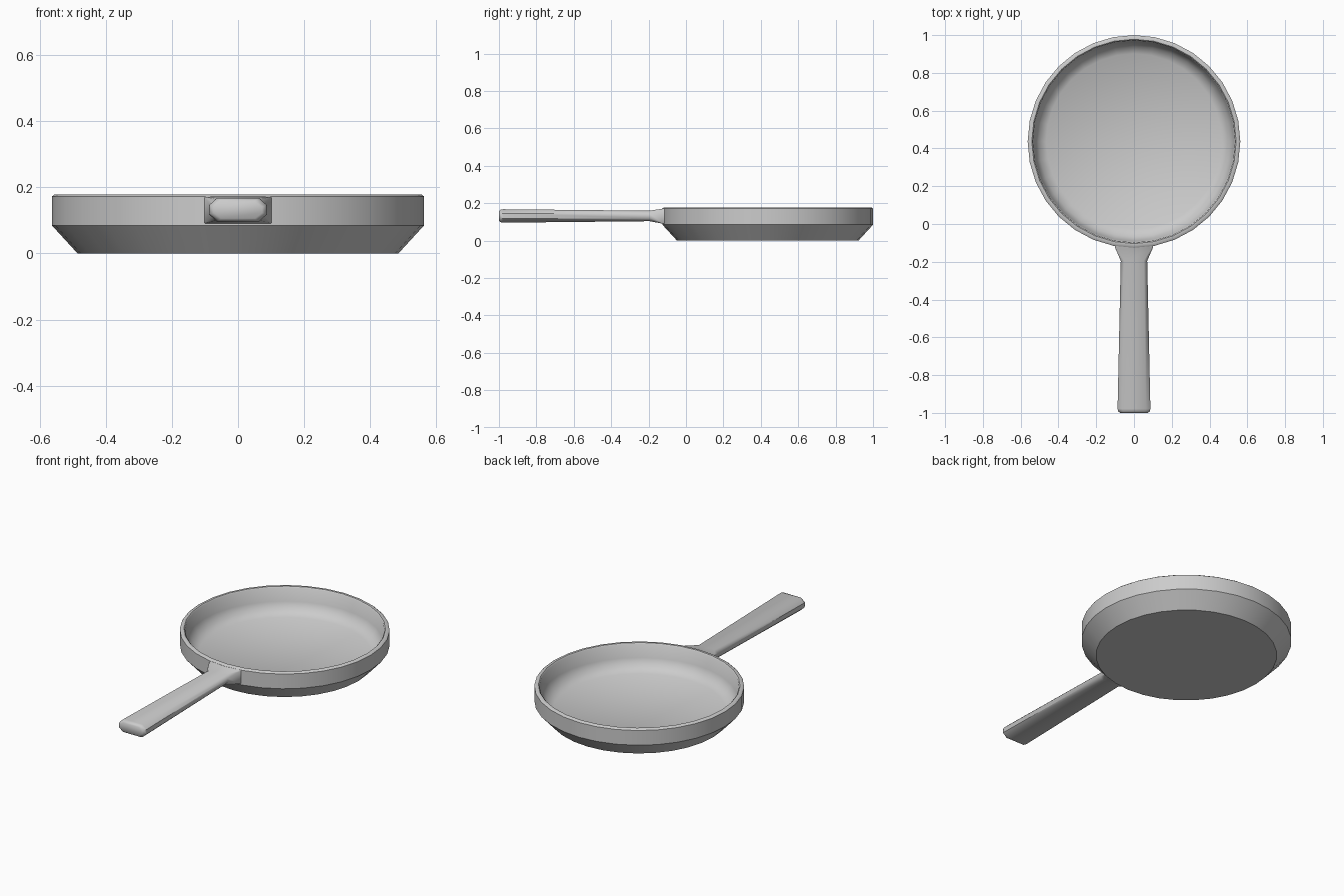
import bpy, bmesh, math

cube = bpy.data.objects.get("Cube")
if cube:
    bpy.data.objects.remove(cube, do_unlink=True)

GREY = (0.6, 0.6, 0.6, 1.0)
mat = bpy.data.materials.new("plain grey")
mat.use_nodes = True
mat.diffuse_color = GREY
mat.node_tree.nodes["Principled BSDF"].inputs["Base Color"].default_value = GREY


def loft(name, rings, angle):
    """Bridge a list of closed rings, cap both ends and shade smooth."""
    bm = bmesh.new()
    loops = [[bm.verts.new(p) for p in ring] for ring in rings]
    n = len(loops[0])
    for a, b in zip(loops, loops[1:]):
        for i in range(n):
            j = (i + 1) % n
            bm.faces.new((a[i], a[j], b[j], b[i]))
    bm.faces.new(loops[0])
    bm.faces.new(loops[-1])
    bmesh.ops.recalc_face_normals(bm, faces=bm.faces)
    mesh = bpy.data.meshes.new(name)
    bm.to_mesh(mesh)
    bm.free()
    mesh.materials.append(mat)
    obj = bpy.data.objects.new(name, mesh)
    bpy.context.collection.objects.link(obj)
    bpy.ops.object.select_all(action="DESELECT")
    obj.select_set(True)
    bpy.context.view_layer.objects.active = obj
    bpy.ops.object.shade_smooth_by_angle(angle=math.radians(angle))
    return obj


def circle(radius, z, sides=32, centre_y=0.437):
    steps = [2 * math.pi * i / sides for i in range(sides)]
    return [(radius * math.cos(t), centre_y + radius * math.sin(t), z) for t in steps]


def chamfered_rect(y, half_w, z, half_h, cut_x, cut_z):
    """Rectangle across the handle with its corners cut off."""
    w, h = half_w - cut_x, half_h - cut_z
    quarter = [(half_w, h), (w, half_h)]
    half = quarter + [(-x, k) for x, k in reversed(quarter)]
    return [(x, y, z + k) for x, k in half + [(-x, -k) for x, k in half]]


# Pan: outer wall from base to rim, then down the inside to the floor
pan_profile = [(0.485, 0), (0.563, 0.085), (0.563, 0.172), (0.555, 0.178),
               (0.541, 0.178), (0.535, 0.172), (0.528, 0.095),
               (0.505, 0.055), (0.465, 0.03)]
loft("pan", [circle(r, z) for r, z in pan_profile], 40)

# Handle: flared root, slim neck, wider grip and bevelled tip
handle_sections = [(-0.105, 0.103, 0.131, 0.041, 0.003, 0.003),
                   (-0.126, 0.1, 0.131, 0.04, 0.003, 0.003),
                   (-0.195, 0.07, 0.132, 0.028, 0.018, 0.016),
                   (-0.978, 0.087, 0.132, 0.036, 0.024, 0.022),
                   (-0.993, 0.083, 0.132, 0.033, 0.024, 0.021),
                   (-1.0, 0.073, 0.132, 0.026, 0.022, 0.017)]
loft("handle", [chamfered_rect(*s) for s in handle_sections], 46)
